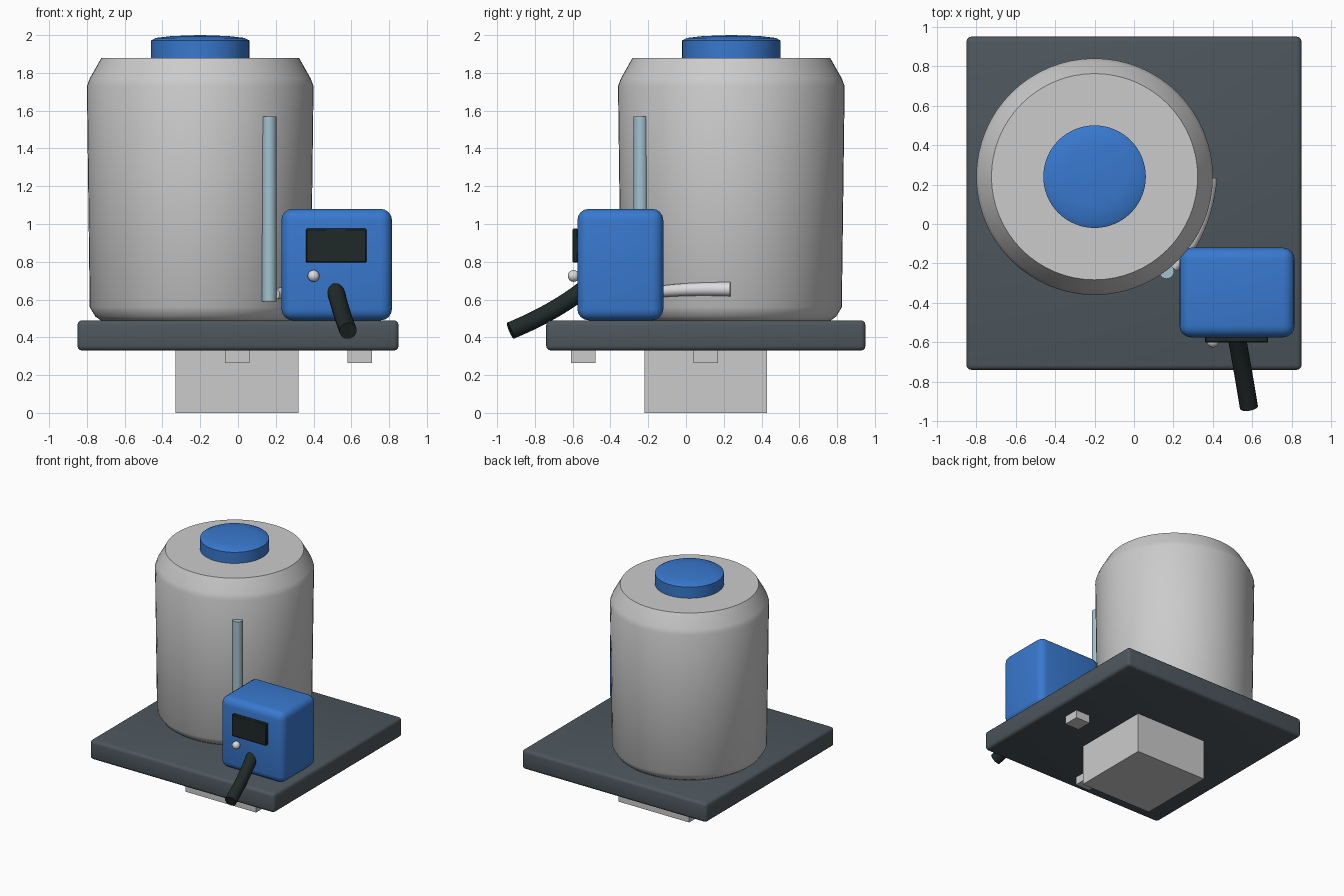
import bpy, bmesh, math
from mathutils import Vector

cube = bpy.data.objects.get("Cube")
if cube:
    bpy.data.objects.remove(cube, do_unlink=True)


def material(name, r, g, b):
    m = bpy.data.materials.new(name)
    m.use_nodes = True
    m.diffuse_color = (r, g, b, 1)
    node = next(n for n in m.node_tree.nodes if n.type == 'BSDF_PRINCIPLED')
    node.inputs["Base Color"].default_value = (r, g, b, 1)
    return m


blue = material("blue", 0.04, 0.19, 0.62)
slate = material("slate grey", 0.075, 0.095, 0.11)
grey = material("light grey", 0.60, 0.60, 0.60)
white = material("off white", 0.72, 0.72, 0.74)
glass = material("pale blue", 0.37, 0.54, 0.62)
black = material("near black", 0.014, 0.022, 0.022)


def finish(name, bm, mat, angle=40):
    bmesh.ops.recalc_face_normals(bm, faces=bm.faces)
    mesh = bpy.data.meshes.new(name)
    bm.to_mesh(mesh)
    bm.free()
    mesh.materials.append(mat)
    obj = bpy.data.objects.new(name, mesh)
    bpy.context.collection.objects.link(obj)
    bpy.ops.object.select_all(action='DESELECT')
    obj.select_set(True)
    bpy.context.view_layer.objects.active = obj
    bpy.ops.object.shade_smooth_by_angle(angle=math.radians(angle))
    return obj


def box(name, lo, hi, mat, bevel=0.0, segments=3):
    lo, hi = Vector(lo), Vector(hi)
    bm = bmesh.new()
    bmesh.ops.create_cube(bm, size=1)
    for v in bm.verts:
        v.co = (lo + hi) / 2 + v.co * (hi - lo)
    if bevel:
        bmesh.ops.bevel(bm, geom=bm.edges[:], offset=bevel, segments=segments,
                        profile=0.5, affect='EDGES')
    return finish(name, bm, mat)


def loft(name, rings, mat, angle=40):
    """Skin a list of vertex loops and cap both ends."""
    bm = bmesh.new()
    loops = [[bm.verts.new(p) for p in ring] for ring in rings]
    n = len(loops[0])
    for a, b in zip(loops, loops[1:]):
        for i in range(n):
            j = (i + 1) % n
            bm.faces.new((a[i], a[j], b[j], b[i]))
    bm.faces.new(loops[0])
    bm.faces.new(loops[-1])
    return finish(name, bm, mat, angle)


def lathe(name, x, y, profile, mat, n=64, angle=40):
    turns = [2 * math.pi * i / n for i in range(n)]
    rings = [[(x + r * math.cos(t), y + r * math.sin(t), z) for t in turns]
             for r, z in profile]
    return loft(name, rings, mat, angle)


def tube(name, start, mid, end, radii, mat, n=20, steps=12):
    """Round tube along a quadratic curve, radius blending from end to end."""
    a, b, c = Vector(start), Vector(mid), Vector(end)
    rings = []
    for s in range(steps + 1):
        t = s / steps
        p = a * (1 - t) ** 2 + b * 2 * t * (1 - t) + c * t * t
        d = ((b - a) * (1 - t) + (c - b) * t).normalized()
        u = d.cross(Vector((0, 0, 1))).normalized()
        w = u.cross(d)
        r = radii[0] + (radii[1] - radii[0]) * t
        rings.append([p + (u * math.cos(k) + w * math.sin(k)) * r
                      for k in (2 * math.pi * i / n for i in range(n))])
    return loft(name, rings, mat)


# Base plate with the block and two pads underneath
box("base_plate", (-0.85, -0.74, 0.33), (0.85, 0.95, 0.49), slate, 0.025)
box("underside_block", (-0.33, -0.22, 0), (0.32, 0.43, 0.34), grey)
for label, px, py in (("side", 0.645, 0.105), ("front", -0.005, -0.545)):
    box(label + "_pad", (px - 0.065, py - 0.065, 0.265),
        (px + 0.065, py + 0.065, 0.34), grey)

# Tank and domed cap
TX, TY = -0.20, 0.24
lathe("tank", TX, TY, [(0.52, 0.485), (0.555, 0.51), (0.585, 0.56),
                       (0.6, 1.73), (0.585, 1.77), (0.523, 1.88)], grey)
lathe("tank_cap", TX, TY, [(0.26, 1.87), (0.26, 1.972), (0.235, 1.985),
                           (0.15, 1.995), (0.01, 2.0)], blue)

# Sight tube and the pipe that hugs the tank wall
lathe("sight_tube", 0.165, -0.24, [(0.038, 0.59), (0.038, 1.57)], glass, 24)
tube("outlet_pipe", (0.20, -0.22, 0.63), (0.36, -0.05, 0.66),
     (0.385, 0.235, 0.655), (0.028, 0.038), white)

# Control box with display, knob and hose
box("control_box", (0.23, -0.575, 0.49), (0.815, -0.12, 1.08), blue, 0.06, 4)
box("display", (0.36, -0.602, 0.795), (0.68, -0.57, 0.975), black, 0.006, 1)
bm = bmesh.new()
bmesh.ops.create_uvsphere(bm, u_segments=20, v_segments=12, radius=0.031)
for v in bm.verts:
    v.co += Vector((0.40, -0.595, 0.725))
finish("knob", bm, white)
tube("hose", (0.515, -0.54, 0.655), (0.545, -0.70, 0.53), (0.583, -0.93, 0.435),
     (0.046, 0.046), black)
